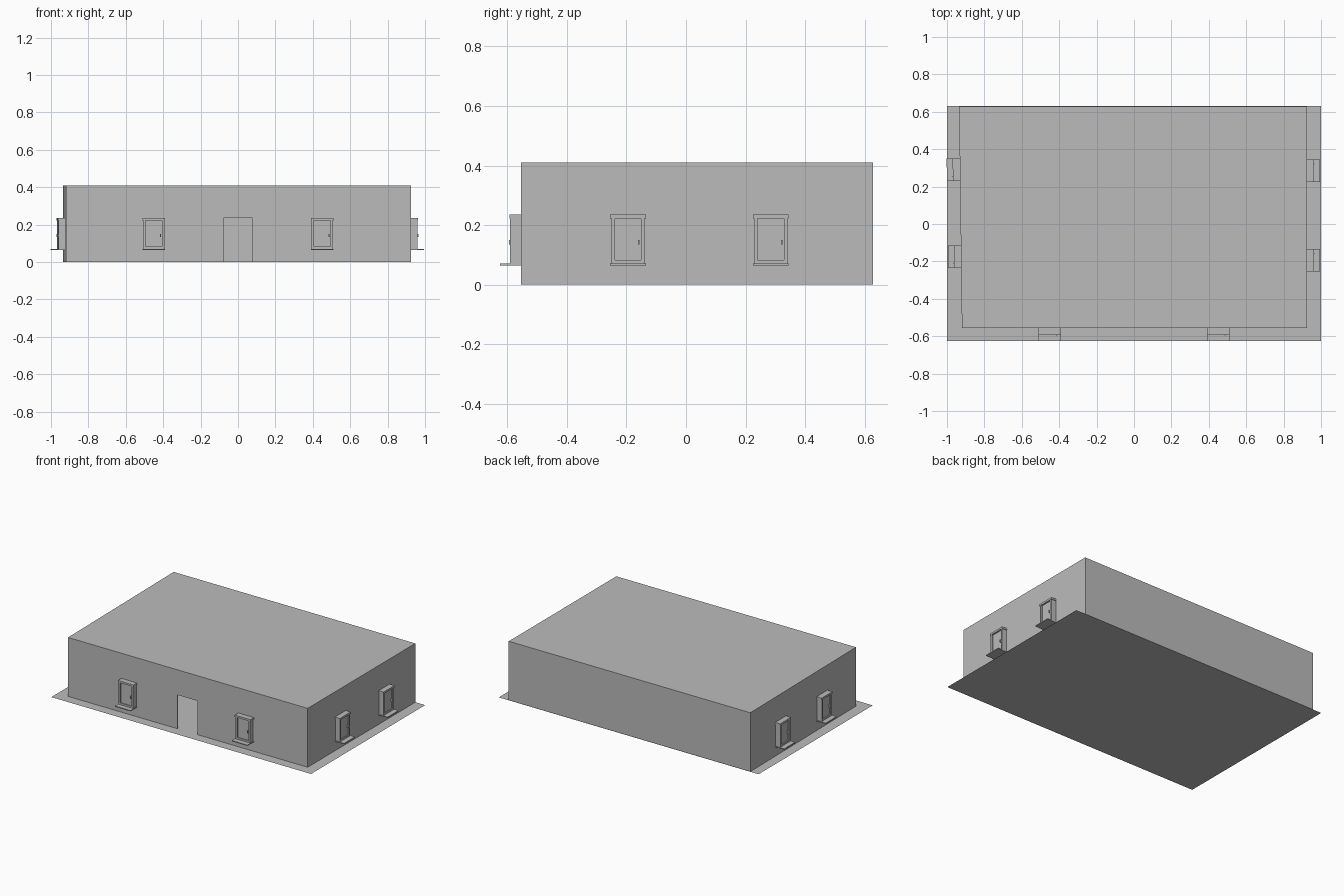
import bpy
import bmesh
from math import radians
from mathutils import Matrix, Vector

cube = bpy.data.objects.get("Cube")
if cube:
    bpy.data.objects.remove(cube)

# One plain grey for everything
grey = bpy.data.materials.new("plain_grey")
grey.use_nodes = True
tint = (0.5, 0.5, 0.5, 1)
grey.diffuse_color = tint
grey.node_tree.nodes["Principled BSDF"].inputs["Base Color"].default_value = tint


def add_object(name, bm):
    bmesh.ops.recalc_face_normals(bm, faces=bm.faces)
    mesh = bpy.data.meshes.new(name)
    bm.to_mesh(mesh)
    bm.free()
    mesh.materials.append(grey)
    obj = bpy.data.objects.new(name, mesh)
    bpy.context.collection.objects.link(obj)
    return obj


def add_box(bm, low, high):
    low, high = Vector(low), Vector(high)
    size = Matrix.Diagonal((*(high - low), 1))
    bmesh.ops.create_cube(bm, size=1, matrix=Matrix.Translation((low + high) / 2) @ size)


# Ground sheet, also the floor inside
bm = bmesh.new()
bm.faces.new([bm.verts.new(p) for p in
              [(-1, -.625, 0), (1, -.625, 0), (1, .63, 0), (-1, .63, 0)]])
add_object("ground_sheet", bm)

# Hollow walls: footprint runs round from one door jamb to the other
HEIGHT, DOOR_TOP, DOOR_HALF, FRONT = .41, .235, .077, -.555
corners = [(.925, FRONT), (.925, .628), (-.935, .628), (-.92, FRONT)]
path = [(DOOR_HALF, FRONT)] + corners + [(-DOOR_HALF, FRONT)]
bm = bmesh.new()
low = [bm.verts.new((x, y, 0)) for x, y in path]
top = [bm.verts.new((x, y, HEIGHT)) for x, y in path]
for i in range(len(path) - 1):
    if 0 < i < len(path) - 2:
        bm.faces.new((low[i], low[i + 1], top[i + 1], top[i]))
# Front wall pieces beside and above the door, then the roof
head = [bm.verts.new((s * DOOR_HALF, FRONT, DOOR_TOP)) for s in (1, -1)]
bm.faces.new((low[0], low[1], top[1], top[0], head[0]))
bm.faces.new((low[-2], low[-1], head[1], top[-1], top[-2]))
bm.faces.new((head[0], top[0], top[-1], head[1]))
bm.faces.new(top)
walls = add_object("walls_and_roof", bm)
shell = walls.modifiers.new("thickness", "SOLIDIFY")
shell.thickness = .006
shell.offset = -1


# Window: jambs, head, deep sill, recessed sash and a small handle
def add_window(name, x, y, turn):
    place = Matrix.Translation((x, y, 0)) @ Matrix.Rotation(radians(turn), 4, "Z")
    bm = bmesh.new()
    for side in (-1, 1):
        a, b = sorted((side * .044, side * .056))
        add_box(bm, (a, -.036, .07), (b, .004, .226))
    add_box(bm, (-.06, -.038, .222), (.06, .004, .235))
    add_box(bm, (-.05, -.03, .07), (.05, -.036, .082))
    add_object(name + "_frame", bm).matrix_world = place

    bm = bmesh.new()
    add_box(bm, (-.06, -.07, .064), (.06, .004, .07))
    add_object(name + "_sill", bm).matrix_world = place

    bm = bmesh.new()
    add_box(bm, (-.045, -.026, .07), (.045, .004, .223))
    add_object(name + "_sash", bm).matrix_world = place

    bm = bmesh.new()
    add_box(bm, (.034, -.04, .134), (.039, -.025, .15))
    add_object(name + "_handle", bm).matrix_world = place


add_window("front_right_window", -.45, FRONT, 0)
add_window("front_left_window", .45, FRONT, 0)
add_window("left_front_window", .925, -.195, 90)
add_window("left_back_window", .925, .285, 90)
add_window("right_front_window", -.925, -.175, -89.3)
add_window("right_back_window", -.931, .29, -89.3)
